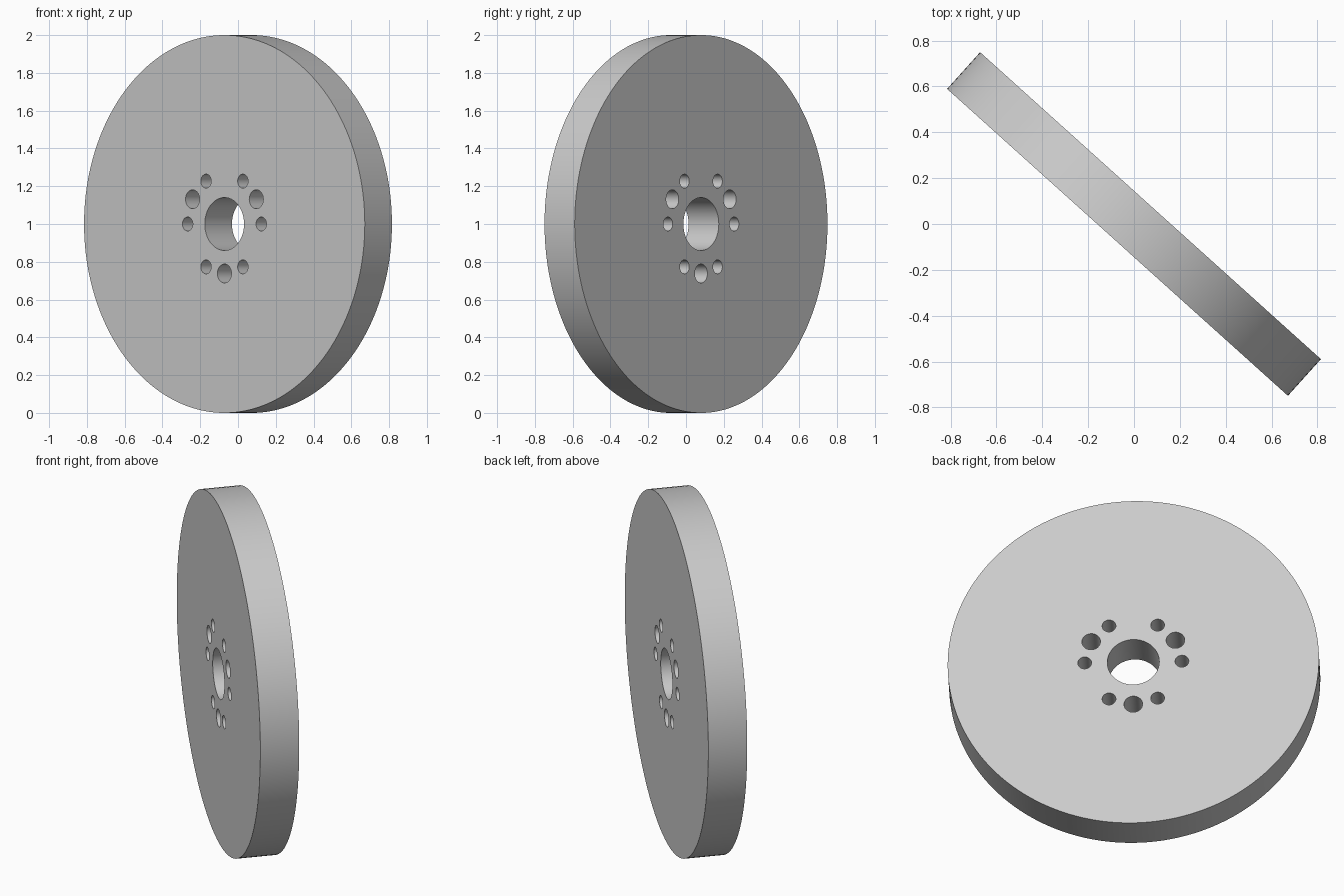
import bpy, bmesh
from math import radians, cos, sin
from mathutils import Matrix

cube = bpy.data.objects.get("Cube")
if cube:
    bpy.data.objects.remove(cube, do_unlink=True)

THICKNESS = 0.215
TURN = Matrix.Translation((0, 0, 1)) @ Matrix.Rotation(radians(-42), 4, 'Z')
BOLT_CIRCLE = 0.262

grey = bpy.data.materials.new("plain_grey")
grey.use_nodes = True
colour = (0.6, 0.6, 0.6, 1)
grey.diffuse_color = colour
grey.node_tree.nodes["Principled BSDF"].inputs["Base Color"].default_value = colour


def add_cylinder(bm, radius, depth, segments, x=0, z=0):
    """Cylinder with its axis along the wheel's axle."""
    place = Matrix.Translation((x, 0, z)) @ Matrix.Rotation(radians(90), 4, 'X')
    bmesh.ops.create_cone(bm, cap_ends=True, segments=segments, radius1=radius,
                          radius2=radius, depth=depth, matrix=place)


def make_object(name, bm):
    mesh = bpy.data.meshes.new(name)
    bm.to_mesh(mesh)
    bm.free()
    mesh.materials.append(grey)
    obj = bpy.data.objects.new(name, mesh)
    obj.matrix_world = TURN
    bpy.context.collection.objects.link(obj)
    return obj


# Solid disc
bm = bmesh.new()
add_cylinder(bm, 1, THICKNESS, 160)
disc = make_object("wheel_disc", bm)

# Cutters: axle bore, six small holes, three larger holes
bm = bmesh.new()
add_cylinder(bm, 0.14, 2 * THICKNESS, 64)
for radius, start, step in ((0.037, 0, 60), (0.05, 30, 120)):
    for angle in range(start, 360, step):
        a = radians(angle)
        add_cylinder(bm, radius, 2 * THICKNESS, 40,
                     BOLT_CIRCLE * cos(a), BOLT_CIRCLE * sin(a))
cutter = make_object("hole_cutter", bm)
cutter.hide_render = True

# Cut the holes right through, then drop the cutter
cut = disc.modifiers.new("holes", 'BOOLEAN')
cut.operation = 'DIFFERENCE'
cut.solver = 'EXACT'
cut.object = cutter
bpy.ops.object.select_all(action='DESELECT')
disc.select_set(True)
bpy.context.view_layer.objects.active = disc
bpy.ops.object.modifier_apply(modifier=cut.name)
bpy.data.objects.remove(cutter, do_unlink=True)

# Smooth rim and hole walls with crisp edges
bpy.ops.object.shade_smooth_by_angle(angle=radians(30))
